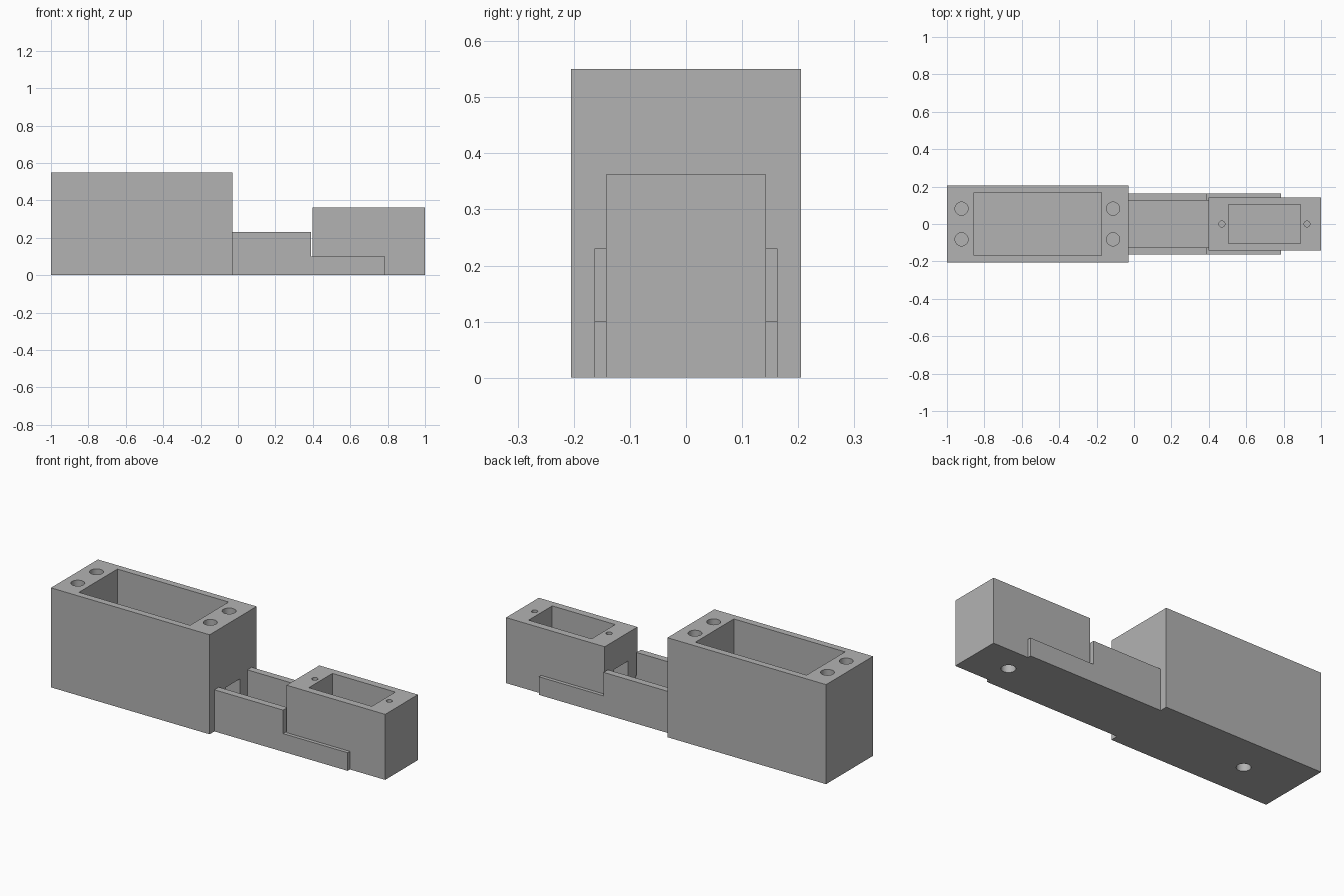
import bpy, bmesh
from mathutils import Vector

cube = bpy.data.objects.get("Cube")
if cube:
    bpy.data.objects.remove(cube, do_unlink=True)

grey = bpy.data.materials.new("plain_grey")
grey.use_nodes = True
colour = (0.45, 0.45, 0.45, 1)
grey.diffuse_color = colour
grey.node_tree.nodes["Principled BSDF"].inputs["Base Color"].default_value = colour


def finish(name, bm):
    bmesh.ops.recalc_face_normals(bm, faces=bm.faces)
    mesh = bpy.data.meshes.new(name)
    bm.to_mesh(mesh)
    bm.free()
    mesh.materials.append(grey)
    obj = bpy.data.objects.new(name, mesh)
    bpy.context.collection.objects.link(obj)
    return obj


def box(name, x0, x1, half_y, z0, z1):
    bm = bmesh.new()
    bmesh.ops.create_cube(bm, size=1)
    for v in bm.verts:
        v.co = Vector(((x0 + x1) / 2 + v.co.x * (x1 - x0),
                       v.co.y * 2 * half_y,
                       (z0 + z1) / 2 + v.co.z * (z1 - z0)))
    return finish(name, bm)


def cylinder(name, x, y, z0, z1, radius):
    bm = bmesh.new()
    bmesh.ops.create_cone(bm, cap_ends=True, segments=32, radius1=radius,
                          radius2=radius, depth=z1 - z0)
    bmesh.ops.translate(bm, verts=bm.verts, vec=(x, y, (z0 + z1) / 2))
    return finish(name, bm)


def cut(target, cutters):
    bpy.context.view_layer.objects.active = target
    for cutter in cutters:
        mod = target.modifiers.new("cut", 'BOOLEAN')
        mod.operation = 'DIFFERENCE'
        mod.solver = 'EXACT'
        mod.object = cutter
        bpy.ops.object.modifier_apply(modifier=mod.name)
        bpy.data.objects.remove(cutter, do_unlink=True)


def smooth(obj):
    bpy.ops.object.select_all(action='DESELECT')
    obj.select_set(True)
    bpy.context.view_layer.objects.active = obj
    bpy.ops.object.shade_smooth_by_angle()


FLOOR = 0.07
SLOT_TOP = 0.205

# Large block: deep pocket, cable slot, four screw holes, one hole underneath
large = box("large_block", -1, -0.03, 0.205, 0, 0.55)
cut(large, [box("pocket", -0.855, -0.175, 0.168, FLOOR, 0.7),
            box("slot", -0.3, 0.1, 0.062, FLOOR, SLOT_TOP),
            cylinder("base_hole", -0.687, 0, -0.1, 0.05, 0.036)])
cut(large, [cylinder("screw_hole", x, y, 0.25, 0.7, 0.035)
            for x in (-0.922, -0.112) for y in (-0.082, 0.082)])
smooth(large)

# Small block: pocket, cable slot, two pilot holes, one hole underneath
small = box("small_block", 0.397, 1, 0.143, 0, 0.362)
cut(small, [box("pocket", 0.505, 0.89, 0.103, FLOOR, 0.5),
            box("slot", 0.3, 0.6, 0.062, FLOOR, SLOT_TOP),
            cylinder("base_hole", 0.787, 0, -0.1, 0.05, 0.036)])
cut(small, [cylinder("pilot_hole", x, 0, 0.16, 0.5, 0.016) for x in (0.47, 0.925)])
smooth(small)

# Floor of the channel joining the blocks
box("channel_floor", -0.03, 0.397, 0.125, 0, FLOOR)

# Stepped side rails, mirrored left and right
profile = [(-0.03, 0), (0.785, 0), (0.785, 0.1), (0.39, 0.1), (0.39, 0.23), (-0.03, 0.23)]
for name, side in (("back_rail", 1), ("front_rail", -1)):
    bm = bmesh.new()
    face = bm.faces.new([bm.verts.new((x, side * 0.125, z)) for x, z in profile])
    grown = bmesh.ops.extrude_face_region(bm, geom=[face])["geom"]
    bmesh.ops.translate(bm, vec=(0, side * 0.038, 0),
                        verts=[g for g in grown if isinstance(g, bmesh.types.BMVert)])
    finish(name, bm)
